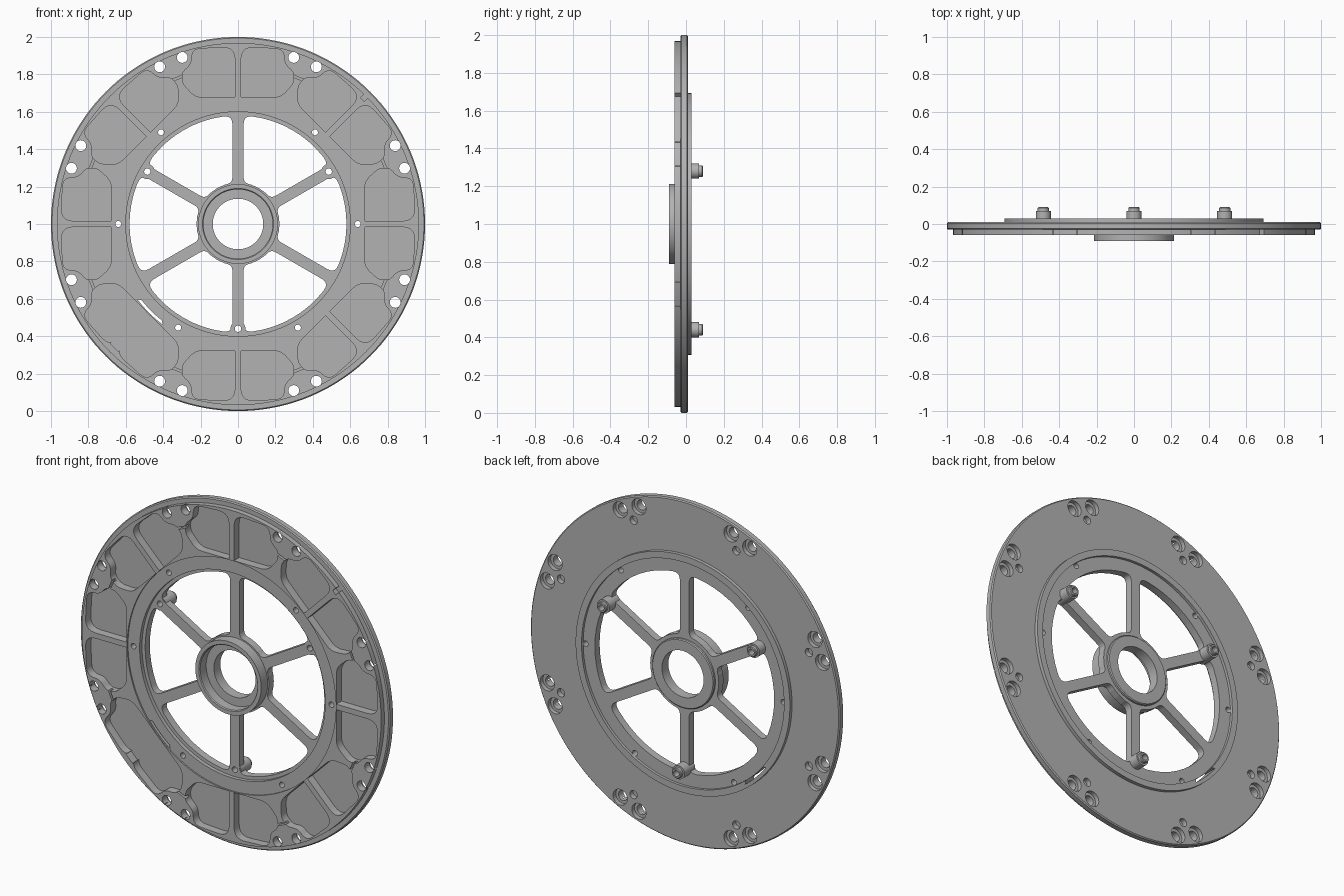
import bpy, bmesh
from math import sin, cos, asin, radians, pi
from mathutils import Vector

if "Cube" in bpy.data.objects:
    bpy.data.objects.remove(bpy.data.objects["Cube"])

metal = bpy.data.materials.new("plain grey metal")
metal.use_nodes = True
grey = (0.45, 0.45, 0.45, 1)
metal.diffuse_color = grey
metal.node_tree.nodes["Principled BSDF"].inputs["Base Color"].default_value = grey


def make_object(name, bm):
    bmesh.ops.recalc_face_normals(bm, faces=bm.faces)
    mesh = bpy.data.meshes.new(name)
    bm.to_mesh(mesh)
    bm.free()
    mesh.materials.append(metal)
    obj = bpy.data.objects.new(name, mesh)
    bpy.context.collection.objects.link(obj)
    return obj


def lathe(name, profile, x=0, z=1, steps=144):
    """Spin a closed (radius, depth) loop around an axis along y."""
    bm = bmesh.new()
    rings = []
    for i in range(steps):
        a = 2 * pi * i / steps
        rings.append([bm.verts.new((x + r * cos(a), y, z + r * sin(a))) for r, y in profile])
    for i in range(steps):
        p, q = rings[i], rings[(i + 1) % steps]
        for j in range(len(profile)):
            k = (j + 1) % len(profile)
            bm.faces.new((p[j], p[k], q[k], q[j]))
    return make_object(name, bm)


def place(u, v, deg):
    """Turn a tangential and radial offset at a wheel angle into x and z."""
    a = radians(deg)
    return Vector((v * cos(a) + u * sin(a), 1 + v * sin(a) - u * cos(a)))


def prism(bm, points, y0, y1):
    front = [bm.verts.new((p[0], y0, p[1])) for p in points]
    back = [bm.verts.new((p[0], y1, p[1])) for p in points]
    bm.faces.new(front)
    bm.faces.new(back[::-1])
    for i in range(len(points)):
        j = (i + 1) % len(points)
        bm.faces.new((front[j], front[i], back[i], back[j]))


def hole(bm, radius, dist, deg, y0, y1):
    c = place(0, dist, deg)
    prism(bm, [c + radius * Vector((cos(t * pi / 12), sin(t * pi / 12))) for t in range(24)], y0, y1)


def rounded(corners):
    """Round each (u, v, fillet) corner of an outline."""
    out = []
    for i, (u, v, f) in enumerate(corners):
        p = Vector((u, v))
        if f == 0:
            out.append(p)
            continue
        a = p + f * (Vector(corners[i - 1][:2]) - p).normalized()
        b = p + f * (Vector(corners[(i + 1) % len(corners)][:2]) - p).normalized()
        for s in range(6):
            t = s / 5
            out.append((1 - t) ** 2 * a + 2 * t * (1 - t) * p + t * t * b)
    return out


def arc(r, a0, a1, n):
    return [(r * sin(a0 + (a1 - a0) * i / n), r * cos(a0 + (a1 - a0) * i / n)) for i in range(n + 1)]


def area(mesh):
    return sum(p.area for p in mesh.polygons)


def cut(target, bm):
    """Subtract a cutter, taking the first solver that leaves a sound body."""
    cutter = make_object("cutter", bm)
    cutter.hide_render = True
    mod = target.modifiers.new("cut", "BOOLEAN")
    mod.operation = "DIFFERENCE"
    mod.object = cutter
    for solver in ("MANIFOLD", "EXACT", "FLOAT"):
        mod.solver = solver
        bpy.context.view_layer.update()
        graph = bpy.context.evaluated_depsgraph_get()
        result = bpy.data.meshes.new_from_object(target.evaluated_get(graph))
        sound = area(result) > 0.5 * area(target.data)
        if sound and len(result.vertices) != len(target.data.vertices):
            target.data = result
            break
    target.modifiers.remove(mod)
    bpy.data.objects.remove(cutter)


# Wheel disc: hub, spoke plate, ring, pocket band and outer flange
FRONT = -0.06
wheel = lathe("rotor_wheel", [
    (0.135, 0.03), (0.135, -0.03), (0.185, -0.03), (0.185, -0.085), (0.19, -0.09), (0.213, -0.09),
    (0.213, -0.03), (0.60, -0.03), (0.60, -0.052), (0.675, -0.052), (0.675, FRONT), (0.968, FRONT),
    (0.968, -0.03), (0.994, -0.03), (1.0, -0.024), (1.0, 0.004), (0.994, 0.01), (0.693, 0.01),
    (0.693, 0.03), (0.655, 0.03), (0.655, 0.014), (0.2, 0.014), (0.2, 0.025), (0.195, 0.03)])

# Windows between the six spokes
HALF_SPOKE = 0.03
r_out, r_in = 0.58, 0.222


def edge_angle(r):
    return radians(30) - asin(HALF_SPOKE / r)


outer = arc(r_out, -edge_angle(r_out), edge_angle(r_out), 10)
inner = arc(r_in, edge_angle(r_in), -edge_angle(r_in), 4)
window = rounded([(u, v, 0.045 if i in (0, 10) else 0) for i, (u, v) in enumerate(outer)]
                 + [(u, v, 0.03 if i in (0, 4) else 0) for i, (u, v) in enumerate(inner)])
bm = bmesh.new()
for k in range(6):
    prism(bm, [place(p.x, p.y, 60 * k) for p in window], -0.2, 0.2)
cut(wheel, bm)

# Sixteen mirrored pockets
pocket = rounded([(0.016, 0.678, 0), (0.016, 0.948, 0.07), (0.245, 0.935, 0.045), (0.25, 0.855, 0.025),
                  (0.298, 0.81, 0.02), (0.298, 0.755, 0.025), (0.23, 0.678, 0.04)])
bm = bmesh.new()
for k in range(8):
    for side in (-1, 1):
        prism(bm, [place(side * p.x, p.y, 45 * k) for p in pocket][::side], -0.1, -0.012)
cut(wheel, bm)


def box(bm, half, v0, v1, deg, y0, y1):
    prism(bm, [place(u, v, deg) for u, v in ((-half, v0), (half, v0), (half, v1), (-half, v1))], y0, y1)


# Joined pocket, rim notch and small passages between pockets
bm = bmesh.new()
box(bm, 0.03, 0.679, 0.935, 225, -0.1, -0.012)
box(bm, 0.014, 0.94, 0.99, 45, -0.1, -0.03)
for k in range(8):
    box(bm, 0.045, 0.838, 0.85, 45 * k + 22.5, -0.1, -0.03)
cut(wheel, bm)

# Curved cable slot
bm = bmesh.new()
slot = arc(0.672, -0.14, 0.14, 10) + arc(0.657, 0.12, -0.12, 10)
prism(bm, [place(u, v, 225) for u, v in slot], -0.2, 0.2)
cut(wheel, bm)

# Through holes: flange bolts, ring holes and pin bores
PIN_ANGLES = (30, 150, 270)
bolts = [45 * k + 22.5 + d for k in range(8) for d in (-4, 4)]
bm = bmesh.new()
for a in bolts:
    hole(bm, 0.029, 0.939, a, -0.2, 0.2)
for a in (0, 50, 130, 180, 240, 300):
    hole(bm, 0.016, 0.64, a, -0.2, 0.2)
for a in PIN_ANGLES:
    hole(bm, 0.017, 0.56, a, -0.2, 0.2)
cut(wheel, bm)

# Counterbores and blind dowel holes in the back
bm = bmesh.new()
for a in bolts:
    hole(bm, 0.046, 0.939, a, -0.015, 0.1)
for k in range(8):
    hole(bm, 0.024, 0.868, 45 * k + 22.5, -0.02, 0.1)
cut(wheel, bm)

# Hollow stepped pins on the back
parts = [wheel]
for n, a in enumerate(PIN_ANGLES):
    c = place(0, 0.56, a)
    parts.append(lathe(f"back_pin_{n + 1}", [
        (0.017, -0.028), (0.04, -0.028), (0.04, 0.07), (0.03, 0.07), (0.03, 0.086), (0.026, 0.09),
        (0.017, 0.09)], c.x, c.y, 32))

# Smooth round walls, keep machined edges sharp
bpy.ops.object.select_all(action="DESELECT")
for obj in parts:
    obj.select_set(True)
bpy.context.view_layer.objects.active = wheel
bpy.ops.object.shade_smooth_by_angle(angle=radians(30))
